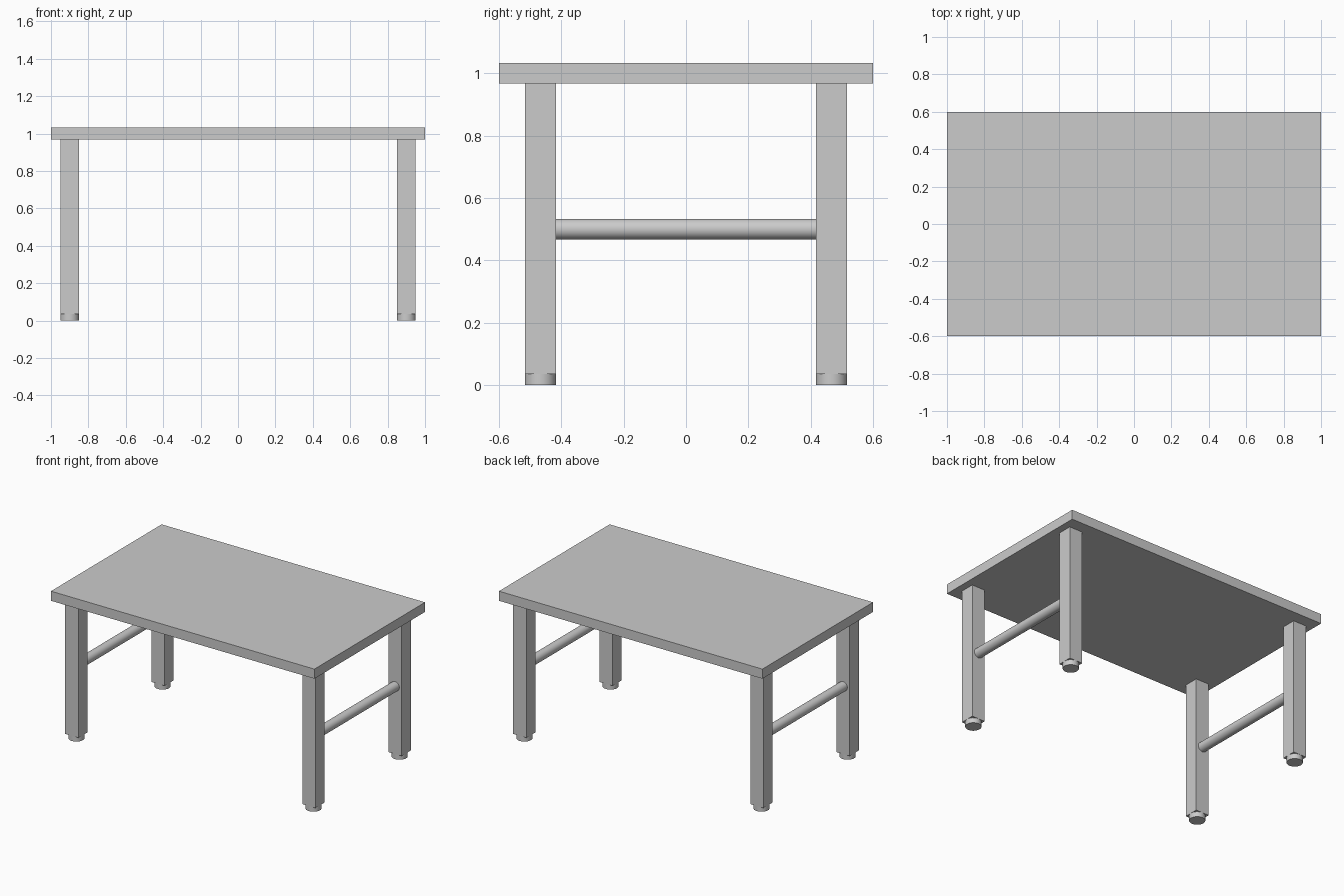
import bpy
import math

if "Cube" in bpy.data.objects:
    bpy.data.objects.remove(bpy.data.objects["Cube"])

LEG_X, LEG_Y, LEG_W = 0.9, 0.467, 0.1
TOP_Z0, TOP_Z1, FOOT_H = 0.967, 1.033, 0.035


def box(name, center, size):
    bpy.ops.mesh.primitive_cube_add(size=1, location=center)
    ob = bpy.context.object
    ob.name = name
    ob.scale = size
    bpy.ops.object.transform_apply(location=False, rotation=False, scale=True)
    return ob


def rod(name, center, radius, length, rotation=(0, 0, 0)):
    bpy.ops.mesh.primitive_cylinder_add(vertices=32, radius=radius, depth=length,
                                        location=center, rotation=rotation)
    ob = bpy.context.object
    ob.name = name
    bpy.ops.object.shade_smooth_by_angle(angle=math.radians(30))
    return ob


# Table top
box("table_top", (0, 0, (TOP_Z0 + TOP_Z1) / 2), (2, 1.2, TOP_Z1 - TOP_Z0))

for side, sx in (("left", -1), ("right", 1)):
    x = sx * LEG_X
    # Square legs standing on round feet
    for end, sy in (("front", -1), ("back", 1)):
        y = sy * LEG_Y
        box(f"{end}_{side}_leg", (x, y, (FOOT_H + TOP_Z0) / 2),
            (LEG_W, LEG_W, TOP_Z0 - FOOT_H))
        rod(f"{end}_{side}_foot", (x, y, FOOT_H / 2), LEG_W / 2, FOOT_H)
    # Round stretcher between front and back legs
    rod(f"{side}_stretcher", (x, 0, 0.5), 0.033, 2 * LEG_Y - LEG_W + 0.01,
        (math.pi / 2, 0, 0))
